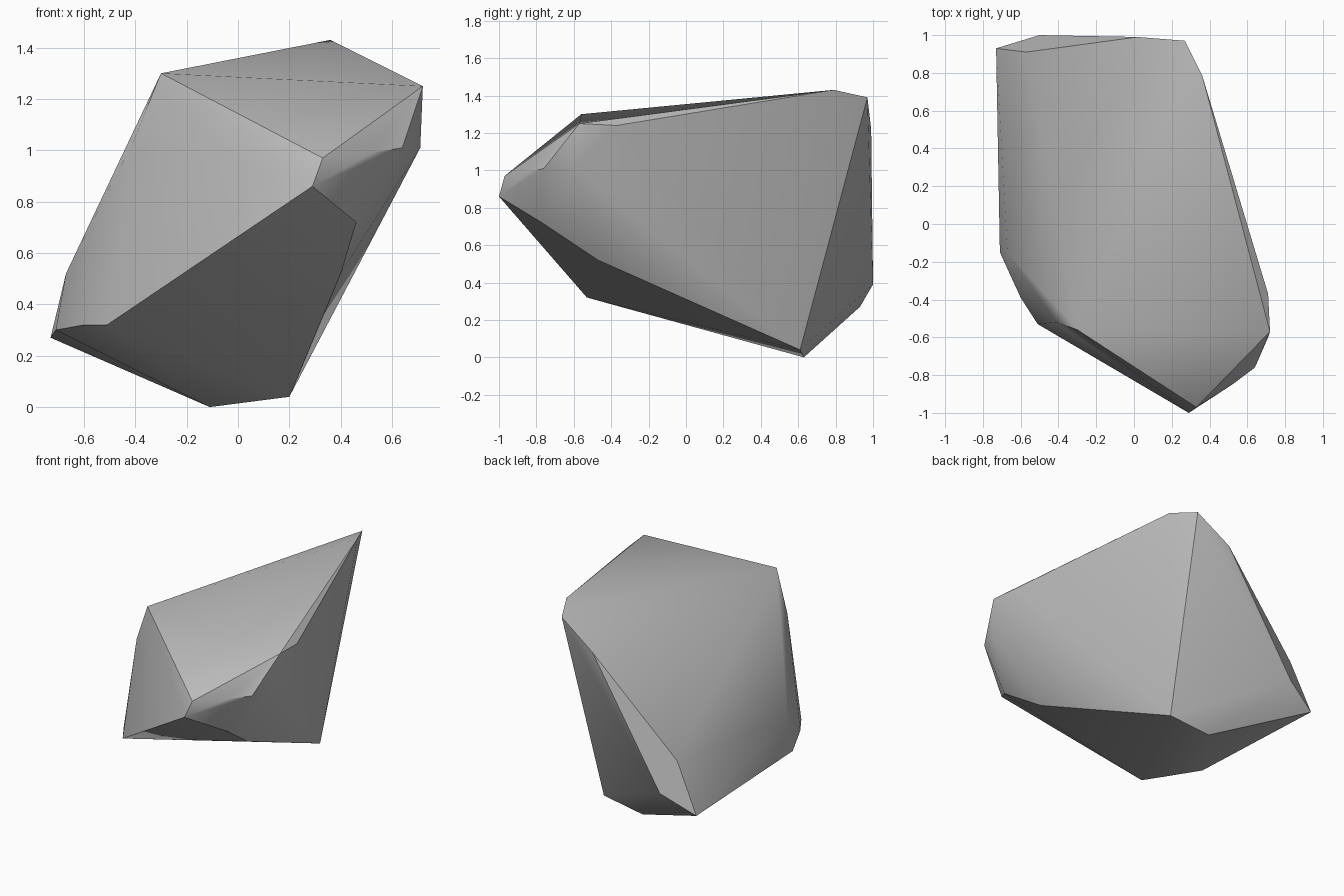
import bpy
import bmesh
import math

# Remove the default cube
default_cube = bpy.data.objects.get("Cube")
if default_cube:
    bpy.data.objects.remove(default_cube, do_unlink=True)


def make_material(name, colour):
    """One flat colour, shown in the viewport and in renders."""
    material = bpy.data.materials.new(name)
    material.use_nodes = True
    material.diffuse_color = colour
    shader = next(n for n in material.node_tree.nodes if n.type == "BSDF_PRINCIPLED")
    shader.inputs["Base Color"].default_value = colour
    shader.inputs["Roughness"].default_value = 0.8
    return material


def make_hull(name, corners, material):
    """Wrap a convex faceted solid around its corner points."""
    bm = bmesh.new()
    for corner in corners:
        bm.verts.new(corner)
    bmesh.ops.convex_hull(bm, input=bm.verts[:], use_existing_faces=False)
    # Drop any corner that fell inside the hull
    loose = [v for v in bm.verts if not v.link_faces]
    bmesh.ops.delete(bm, geom=loose, context="VERTS")
    bmesh.ops.recalc_face_normals(bm, faces=bm.faces[:])
    mesh = bpy.data.meshes.new(name)
    bm.to_mesh(mesh)
    bm.free()
    mesh.materials.append(material)
    rock = bpy.data.objects.new(name, mesh)
    bpy.context.collection.objects.link(rock)
    return rock


# Upper ridge and crown
crown = [(-.3, -.56, 1.3), (.36, .79, 1.43), (.27, .97, 1.39),
         (.72, -.57, 1.25), (.71, -.37, 1.24), (.02, .99, 1.22)]

# Blunt nose at the front and its rounded flank
nose = [(.33, -.97, .97), (.29, -1, .86), (.52, -.85, .99), (.64, -.76, 1.01),
        (.71, -.6, 1.01), (.46, -.77, .72), (.4, -.47, .52)]

# Side shoulder and lower rim
shoulder = [(-.41, -.52, 1.03), (-.67, -.15, .52), (-.71, -.15, .3),
            (-.6, -.39, .32), (-.51, -.53, .32)]

# Back facets and the foot it stands on
back = [(-.57, .91, .6), (-.5, 1, .39), (-.73, .93, .27)]
foot = [(-.11, .63, 0), (.2, .61, .04)]

stone_grey = make_material("stone grey", (.5, .5, .5, 1))
rock = make_hull("rock", crown + nose + shoulder + back + foot, stone_grey)

# Smooth the shallow bends, keep the strong facet edges crisp
bpy.ops.object.select_all(action="DESELECT")
rock.select_set(True)
bpy.context.view_layer.objects.active = rock
bpy.ops.object.shade_smooth_by_angle(angle=math.radians(30))
